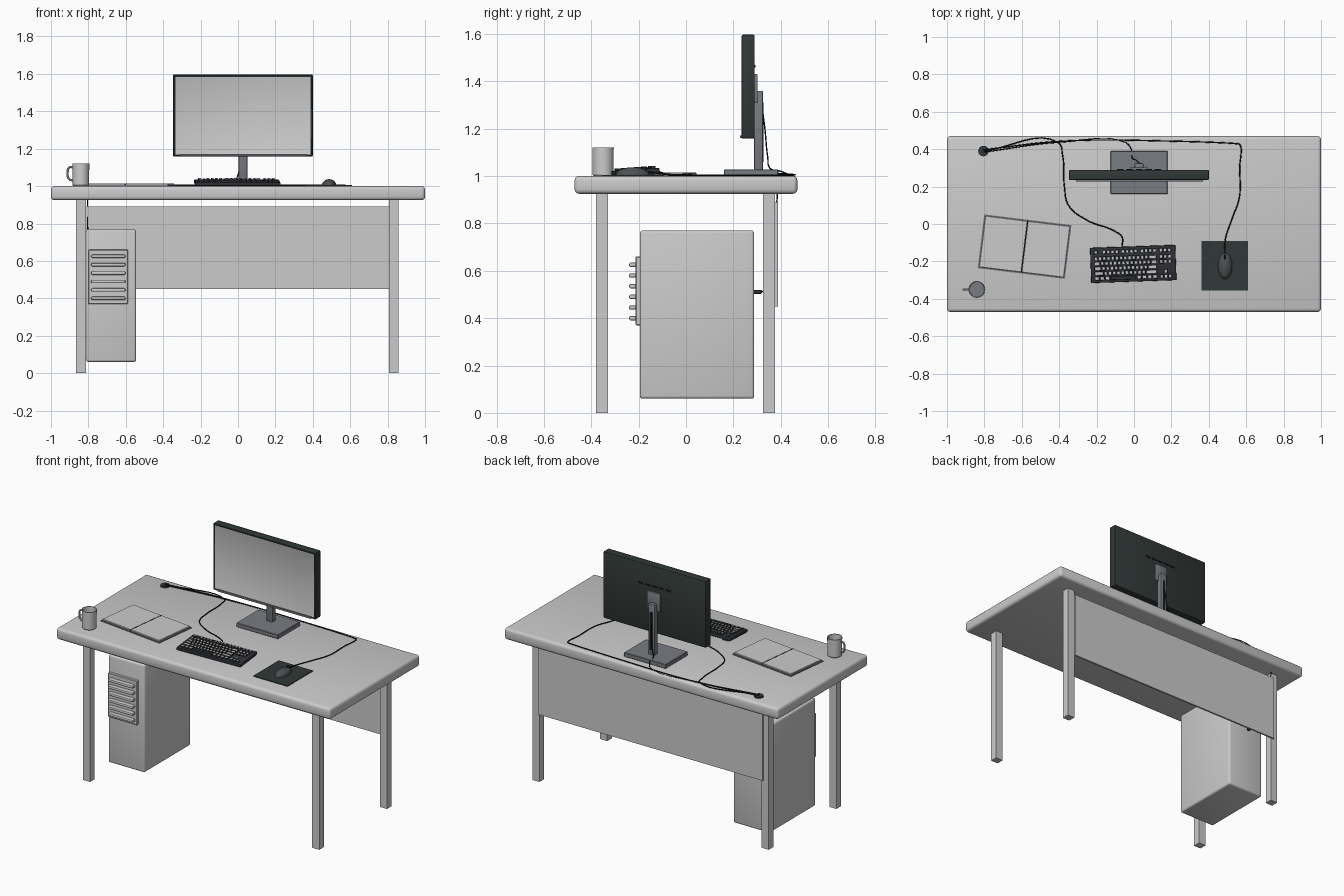
import bpy, bmesh, math
from mathutils import Matrix, Vector

cube = bpy.data.objects.get("Cube")
if cube:
    bpy.data.objects.remove(cube, do_unlink=True)


def material(name, r, g, b):
    m = bpy.data.materials.new(name)
    m.use_nodes = True
    m.diffuse_color = (r, g, b, 1)
    m.node_tree.nodes["Principled BSDF"].inputs["Base Color"].default_value = (r, g, b, 1)
    return m


LIGHT = material("light grey", 0.6, 0.6, 0.6)
DARK = material("dark slate", 0.03, 0.04, 0.038)
STEEL = material("steel grey", 0.19, 0.2, 0.225)
CHAR = material("charcoal", 0.03, 0.033, 0.04)
MOUSE = material("mouse grey", 0.07, 0.08, 0.08)
BLACK = material("black", 0.008, 0.009, 0.01)


def finish(name, bm, mats, matrix=None):
    me = bpy.data.meshes.new(name)
    bmesh.ops.recalc_face_normals(bm, faces=bm.faces)
    bm.to_mesh(me)
    bm.free()
    ob = bpy.data.objects.new(name, me)
    bpy.context.collection.objects.link(ob)
    for m in mats:
        me.materials.append(m)
    if matrix:
        ob.matrix_world = matrix
    smooth(ob)
    return ob


def smooth(ob):
    bpy.ops.object.select_all(action='DESELECT')
    ob.select_set(True)
    bpy.context.view_layer.objects.active = ob
    bpy.ops.object.shade_smooth_by_angle(angle=math.radians(35))


def add_box(bm, lo, hi):
    lo, hi = Vector(lo), Vector(hi)
    mat = Matrix.Translation((lo + hi) / 2) @ Matrix.Diagonal((*(hi - lo), 1))
    return bmesh.ops.create_cube(bm, size=1, matrix=mat)["verts"]


def box(name, lo, hi, mat, bevel=0, segments=3, matrix=None):
    bm = bmesh.new()
    add_box(bm, lo, hi)
    if bevel:
        bmesh.ops.bevel(bm, geom=bm.edges[:], offset=bevel, segments=segments,
                        profile=0.5, affect='EDGES')
    return finish(name, bm, [mat], matrix)


def disc(name, centre, radius, depth, mat):
    bm = bmesh.new()
    bmesh.ops.create_cone(bm, cap_ends=True, segments=32, radius1=radius, radius2=radius,
                          depth=depth, matrix=Matrix.Translation(centre))
    return finish(name, bm, [mat])


def cable(name, points, radius, mat):
    cu = bpy.data.curves.new(name, 'CURVE')
    cu.dimensions = '3D'
    cu.bevel_depth, cu.bevel_resolution, cu.resolution_u = radius, 2, 8
    cu.use_fill_caps = True
    sp = cu.splines.new('BEZIER')
    sp.bezier_points.add(len(points) - 1)
    for bp, p in zip(sp.bezier_points, points):
        bp.co = p
        bp.handle_left_type = bp.handle_right_type = 'AUTO'
    ob = bpy.data.objects.new(name, cu)
    bpy.context.collection.objects.link(ob)
    cu.materials.append(mat)
    bpy.ops.object.select_all(action='DESELECT')
    ob.select_set(True)
    bpy.context.view_layer.objects.active = ob
    bpy.ops.object.convert(target='MESH')
    smooth(bpy.context.object)


# Desk
box("desk_top", (-1, -0.47, 0.925), (1, 0.47, 1), LIGHT, 0.018)
for side, x in (("right", -0.84), ("left", 0.833)):
    for end, y in (("front", -0.355), ("back", 0.35)):
        box(f"{end}_{side}_leg", (x - 0.026, y - 0.025, 0), (x + 0.026, y + 0.025, 0.93), LIGHT)
box("back_panel", (-0.83, 0.376, 0.45), (0.808, 0.388, 0.89), LIGHT)

# Computer case with slatted front grille
box("computer_case", (-0.812, -0.195, 0.06), (-0.545, 0.288, 0.77), LIGHT, 0.012)
box("case_grille", (-0.8, -0.213, 0.37), (-0.588, -0.19, 0.66), LIGHT, 0.003, 1)
for i in range(6):
    z = 0.4 + i * 0.045
    box(f"grille_slat_{i + 1}", (-0.785, -0.24, z - 0.009), (-0.602, -0.205, z + 0.009), LIGHT, 0.006, 2)

# Monitor with inset screen face
bm = bmesh.new()
add_box(bm, (-0.347, 0.235, 1.158), (0.4, 0.29, 1.597))
bmesh.ops.bevel(bm, geom=bm.edges[:], offset=0.006, segments=2, profile=0.5, affect='EDGES')
front = min(bm.faces, key=lambda f: f.calc_center_median().y)
bmesh.ops.inset_region(bm, faces=[front], thickness=0.009)
bmesh.ops.translate(bm, verts=front.verts[:], vec=(0, 0.003, 0))
front.material_index = 1
finish("monitor", bm, [DARK, LIGHT])
box("monitor_button_bar", (-0.31, 0.227, 1.16), (0.37, 0.236, 1.171), STEEL)
for i in range(5):
    x = -0.09 + i * 0.05
    box(f"monitor_vent_{i + 1}", (x, 0.288, 1.458), (x + 0.035, 0.294, 1.468), BLACK)

# Monitor stand
box("stand_base", (-0.125, 0.16, 1), (0.18, 0.39, 1.028), STEEL, 0.003, 1)
box("stand_neck", (0.003, 0.288, 1.025), (0.05, 0.325, 1.36), STEEL, 0.005, 2)
box("neck_slot", (0.018, 0.322, 1.06), (0.035, 0.328, 1.31), BLACK)
box("mount_plate", (-0.022, 0.288, 1.31), (0.075, 0.302, 1.43), STEEL, 0.004, 2)

# Keyboard: tilted deck with rows of keys
kb = (Matrix.Translation((-0.004, -0.213, 1.008)) @ Matrix.Rotation(math.radians(2), 4, 'Z')
      @ Matrix.Rotation(math.radians(4), 4, 'X'))
box("keyboard_deck", (-0.228, -0.094, 0), (0.228, 0.094, 0.02), CHAR, 0.004, 2, kb)
for x in (-0.18, 0.18):
    box("keyboard_foot", (x - 0.02, 0.06, -0.014), (x + 0.02, 0.075, 0.002), CHAR, 0, 1, kb)
U = 0.0225
nav = [-0.5, 1, 1, 1]
rows = [[1, -1] + [1] * 4 + [-0.5] + [1] * 4 + [-0.5] + [1] * 4 + nav,
        [1] * 13 + [2] + nav,
        [1.5] + [1] * 12 + [1.5] + nav,
        [1.75] + [1] * 11 + [2.25],
        [2.25] + [1] * 10 + [2.75, -1.5, 1],
        [1.25] * 3 + [6.25] + [1.25] * 4 + nav]
bm = bmesh.new()
for r, row in enumerate(rows):
    x = -0.21
    y = 0.07 - r * 0.0265 - (0.008 if r else 0)
    for w in row:                                   # negative widths are gaps
        if w > 0:
            verts = add_box(bm, (x + 0.002, y - 0.0105, 0.018), (x + w * U - 0.002, y + 0.0105, 0.029))
            top = [v for v in verts if v.co.z > 0.025]
            mid = sum((v.co for v in top), Vector()) / 4
            for v in top:
                v.co.x -= math.copysign(0.002, v.co.x - mid.x)
                v.co.y -= math.copysign(0.002, v.co.y - mid.y)
            for f in verts[0].link_faces[:] + top[0].link_faces[:]:
                if all(v in top for v in f.verts) and w < 6:
                    f.material_index = 1
        x += abs(w) * U
finish("keyboard_keys", bm, [CHAR, LIGHT], kb)

# Mouse and mat
box("mouse_mat", (0.36, -0.355, 0.999), (0.61, -0.09, 1.005), DARK)
bm = bmesh.new()
bmesh.ops.create_uvsphere(bm, u_segments=32, v_segments=16, radius=1)
bmesh.ops.bisect_plane(bm, geom=bm.verts[:] + bm.edges[:] + bm.faces[:], plane_co=(0, 0, 0),
                       plane_no=(0, 0, -1), clear_outer=True)
bmesh.ops.holes_fill(bm, edges=[e for e in bm.edges if e.is_boundary])
finish("mouse_body", bm, [MOUSE], Matrix.Translation((0.487, -0.225, 1.005))
       @ Matrix.Diagonal((0.038, 0.07, 0.032, 1)))
box("mouse_wheel", (0.482, -0.19, 1.02), (0.492, -0.165, 1.038), BLACK, 0.003, 2)

# Open notebook
book = Matrix.Translation((-0.585, -0.121, 1)) @ Matrix.Rotation(math.radians(-7), 4, 'Z')
box("book_cover", (-0.235, -0.145, 0), (0.235, 0.145, 0.005), STEEL, 0, 1, book)
for side, s in (("right", -1), ("left", 1)):
    xs = sorted((s * 0.002, s * 0.228))
    box(f"book_pages_{side}", (xs[0], -0.138, 0.004), (xs[1], 0.138, 0.014), LIGHT, 0.002, 1, book)
box("book_spine", (-0.003, -0.14, 0.004), (0.003, 0.14, 0.0135), BLACK, 0, 1, book)

# Mug turned from a wall profile
bm = bmesh.new()
profile = [(0, 0), (0.04, 0), (0.044, 0.005), (0.045, 0.12), (0.041, 0.12), (0.039, 0.01), (0, 0.01)]
vs = [bm.verts.new((r, 0, z)) for r, z in profile]
es = [bm.edges.new(p) for p in zip(vs, vs[1:])]
bmesh.ops.spin(bm, geom=vs + es, cent=(0, 0, 0), axis=(0, 0, 1), angle=math.tau, steps=32)
bmesh.ops.remove_doubles(bm, verts=bm.verts, dist=0.0005)
finish("mug", bm, [LIGHT], Matrix.Translation((-0.84, -0.35, 1)))
disc("mug_drink", (-0.84, -0.35, 1.025), 0.0395, 0.01, STEEL)
cable("mug_handle", [(-0.88, -0.35, 1.1), (-0.902, -0.35, 1.1), (-0.911, -0.35, 1.07),
                     (-0.903, -0.35, 1.038), (-0.88, -0.35, 1.03)], 0.006, LIGHT)

# Cables running to the hole in the desk
disc("cable_grommet", (-0.805, 0.39, 1.003), 0.028, 0.012, DARK)
Z = 1.004
cable("mouse_cable", [(0.487, -0.16, 1.018), (0.487, -0.09, 1.008), (0.525, 0.03, Z), (0.563, 0.14, Z),
                      (0.565, 0.3, Z), (0.565, 0.425, Z), (0.55, 0.429, Z), (0.2, 0.443, Z),
                      (-0.38, 0.443, Z), (-0.805, 0.397, 1.01)], 0.0035, BLACK)
cable("keyboard_cable", [(-0.064, -0.12, 1.02), (-0.064, -0.07, Z), (-0.1, -0.04, Z), (-0.25, 0.02, Z),
                         (-0.35, 0.1, Z), (-0.372, 0.2, Z), (-0.382, 0.37, Z), (-0.405, 0.435, Z),
                         (-0.805, 0.39, 1.01)], 0.0035, BLACK)
cable("monitor_cable", [(0.026, 0.32, 1.3), (0.02, 0.333, 1.2), (0.005, 0.345, 1.08),
                        (-0.01, 0.355, 1.033), (-0.015, 0.4, 1.02), (-0.05, 0.438, Z),
                        (-0.4, 0.437, Z), (-0.805, 0.384, 1.01)], 0.003, BLACK)
cable("case_cable", [(-0.805, 0.385, 1), (-0.805, 0.383, 0.88), (-0.8, 0.365, 0.75),
                     (-0.74, 0.335, 0.56), (-0.7, 0.32, 0.51), (-0.7, 0.29, 0.51)], 0.003, BLACK)
box("case_plug", (-0.712, 0.285, 0.503), (-0.688, 0.32, 0.519), DARK, 0.003, 1)
